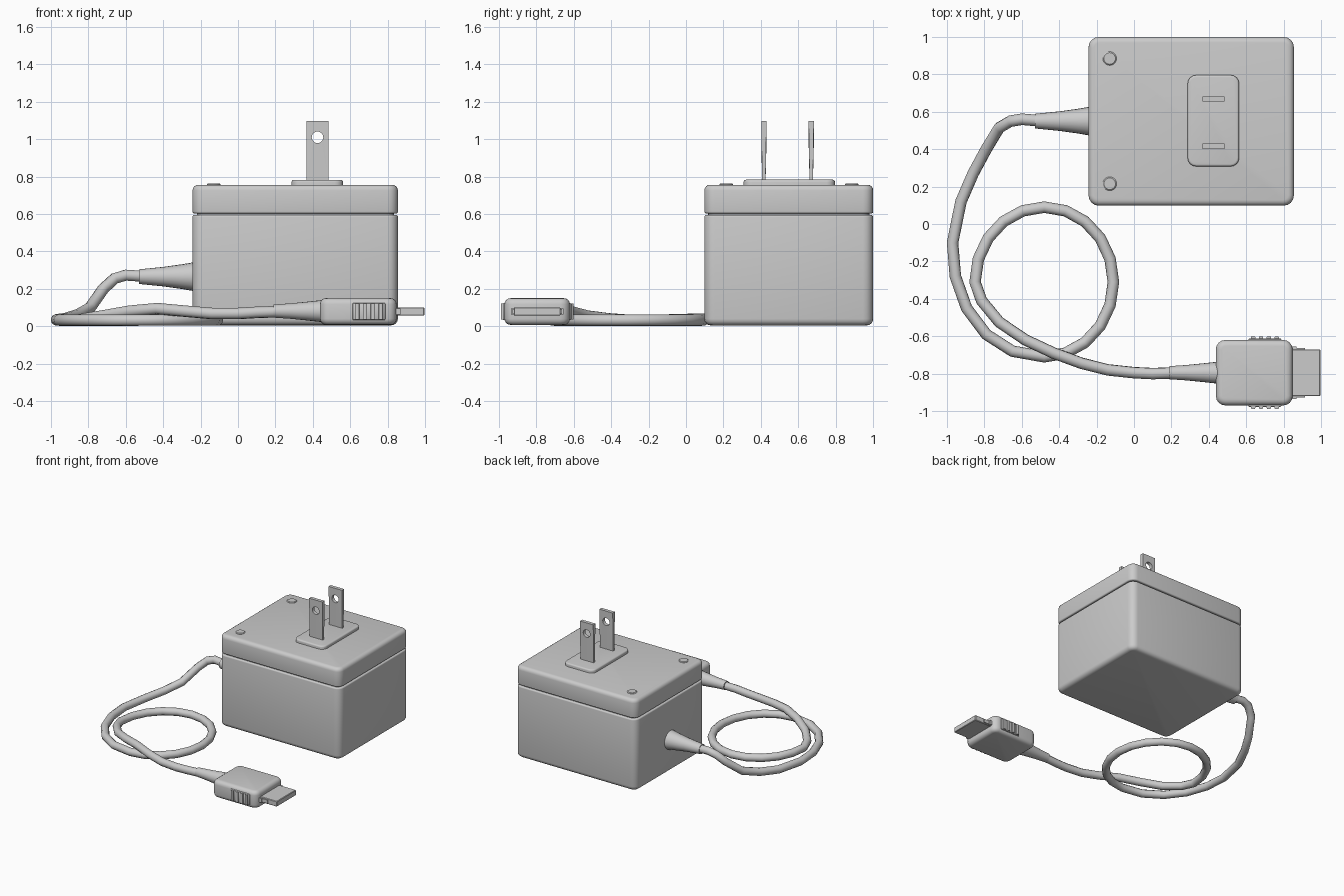
import bpy, bmesh, math
from math import sin, cos, pi, radians

if "Cube" in bpy.data.objects:
    bpy.data.objects.remove(bpy.data.objects["Cube"])


def select_only(ob):
    bpy.ops.object.select_all(action='DESELECT')
    ob.select_set(True)
    bpy.context.view_layer.objects.active = ob


def finish(name, bm, angle=35):
    bmesh.ops.recalc_face_normals(bm, faces=bm.faces)
    me = bpy.data.meshes.new(name)
    bm.to_mesh(me)
    bm.free()
    ob = bpy.data.objects.new(name, me)
    bpy.context.collection.objects.link(ob)
    select_only(ob)
    bpy.ops.object.shade_smooth_by_angle(angle=radians(angle))
    return ob


def rounded_box(name, x, y, z, side=0.0, top=0.0, bottom=0.0, seg=4):
    """Box from (min, max) ranges with separate corner, top and bottom rounding."""
    bm = bmesh.new()
    bmesh.ops.create_cube(bm, size=1)
    for v in bm.verts:
        v.co = [r[0] if c < 0 else r[1] for c, r in zip(v.co, (x, y, z))]

    def bevel(edges, r):
        if r:
            bmesh.ops.bevel(bm, geom=edges, offset=r, segments=seg, profile=0.5,
                            affect='EDGES', clamp_overlap=True)

    bevel([e for e in bm.edges if abs(e.verts[0].co.z - e.verts[1].co.z) > 1e-4], side)
    for level, r in ((z[1], top), (z[0], bottom)):
        bevel([e for e in bm.edges if all(abs(v.co.z - level) < 1e-5 for v in e.verts)], r)
    return finish(name, bm)


def turned(name, profile, centre, axis='x', n=20):
    """Solid of revolution from (position, radius) pairs along an axis."""
    bm = bmesh.new()
    rings = []
    for p, r in profile:
        ring = []
        for i in range(n):
            a, b = r * cos(2 * pi * i / n), r * sin(2 * pi * i / n)
            co = (p, centre[0] + a, centre[1] + b) if axis == 'x' else (centre[0] + a, centre[1] + b, p)
            ring.append(bm.verts.new(co))
        rings.append(ring)
    for r0, r1 in zip(rings, rings[1:]):
        for i in range(n):
            j = (i + 1) % n
            bm.faces.new((r0[i], r0[j], r1[j], r1[i]))
    bm.faces.new(rings[0])
    bm.faces.new(rings[-1])
    return finish(name, bm)


def curve_mesh(name, splines, dims, cyclic, **settings):
    cu = bpy.data.curves.new(name, 'CURVE')
    cu.dimensions = dims
    for k, v in settings.items():
        setattr(cu, k, v)
    for pts in splines:
        sp = cu.splines.new('POLY')
        sp.points.add(len(pts) - 1)
        for p, co in zip(sp.points, pts):
            p.co = (*co, 1)
        sp.use_cyclic_u = cyclic
    ob = bpy.data.objects.new(name, cu)
    bpy.context.collection.objects.link(ob)
    select_only(ob)
    bpy.ops.object.convert(target='MESH')
    return bpy.context.view_layer.objects.active


# Adapter housing: lower case, seam core and lid
rounded_box("case_body", (-0.243, 0.855), (0.098, 1.0), (0.005, 0.594), 0.055, 0.01, 0.035)
rounded_box("seam_core", (-0.22, 0.835), (0.118, 0.98), (0.56, 0.64), 0.045)
rounded_box("case_lid", (-0.243, 0.855), (0.098, 1.0), (0.603, 0.756), 0.055, 0.03, 0.01)

# Raised plate and screw covers on the lid
rounded_box("prong_plate", (0.287, 0.562), (0.308, 0.796), (0.74, 0.783), 0.045, 0.012)
for i, y in enumerate((0.215, 0.885)):
    turned(f"screw_cover_{i}", [(0.74, 0.037), (0.758, 0.037), (0.763, 0.031)], (-0.13, y), 'z')

# Wall prongs: flat blades with a hole, slimmer at the root
blade = [(-0.06, 0.75, 0), (0.06, 0.75, 0), (0.06, 1.097, 0), (-0.06, 1.097, 0)]
hole = [(0.031 * cos(2 * pi * i / 20), 1.01 + 0.031 * sin(2 * pi * i / 20), 0) for i in range(20)]
for i, y in enumerate((0.416, 0.669)):
    ob = curve_mesh(f"wall_prong_{i}", [blade, hole], '2D', True, extrude=0.014, fill_mode='BOTH')
    for v in ob.data.vertices:
        px, pz, t = v.co
        v.co = (0.425 + px, y - t * (0.6 if pz < 0.8 else 1.0), pz)
    bpy.ops.object.shade_smooth_by_angle(angle=radians(30))

# Cable: drop from case, one loop on the floor, crossing over to the connector
drop = [(-0.48, 0.55, 0.265), (-0.6, 0.56, 0.273), (-0.66, 0.55, 0.255), (-0.72, 0.515, 0.2),
        (-0.79, 0.40, 0.1), (-0.86, 0.27, 0.06), (-0.925, 0.12, 0.04), (-0.97, -0.1, 0.034),
        (-0.955, -0.28, 0.032), (-0.895, -0.45, 0.032), (-0.79, -0.59, 0.032), (-0.65, -0.68, 0.032)]
loop = [(-0.48 + 0.37 * cos(radians(a)), -0.31 + 0.4 * sin(radians(a)), 0.033)
        for a in range(-90, 181, 18)]
lead = [(-0.815, -0.41, 0.04), (-0.72, -0.525, 0.055), (-0.58, -0.62, 0.08), (-0.43, -0.69, 0.094),
        (-0.28, -0.745, 0.08), (-0.14, -0.78, 0.068), (0.0, -0.795, 0.068), (0.1, -0.8, 0.074),
        (0.25, -0.795, 0.079)]
curve_mesh("cable", [drop + loop + lead], '3D', False, bevel_depth=0.031, bevel_resolution=3,
           use_fill_caps=True)
bpy.ops.object.shade_smooth_by_angle(angle=radians(40))

# Strain reliefs at both ends of the cable
turned("case_strain_relief", [(-0.22, 0.08), (-0.3, 0.066), (-0.4, 0.052), (-0.53, 0.039)],
       (0.55, 0.265))
turned("connector_strain_relief", [(0.19, 0.035), (0.28, 0.041), (0.37, 0.05), (0.46, 0.06)],
       (-0.795, 0.081))

# Connector shell, plug tongue and side hooks
rounded_box("connector_shell", (0.438, 0.848), (-0.97, -0.62), (0.008, 0.15), 0.05, 0.032, 0.032)
rounded_box("plug_tongue", (0.83, 0.997), (-0.92, -0.67), (0.057, 0.101), 0.004, 0.004, 0.004, 1)
for side, s in (("front", -1), ("back", 1)):
    def span(a, b):
        return tuple(sorted((-0.795 + s * a, -0.795 + s * b)))
    rounded_box(f"hook_{side}", (0.83, 0.915), span(0.12, 0.132), (0.065, 0.093))
    rounded_box(f"hook_root_{side}", (0.83, 0.868), span(0.12, 0.141), (0.062, 0.096))
    # Squeeze button with four grip ribs
    rounded_box(f"release_button_{side}", (0.612, 0.788), span(0.15, 0.183), (0.033, 0.124), 0.006, 0.006, 0.006, 2)
    for k in range(4):
        x = 0.637 + k * 0.042
        rounded_box(f"grip_rib_{side}_{k}", (x - 0.012, x + 0.012), span(0.17, 0.194), (0.036, 0.121), 0.006, 0, 0, 2)
